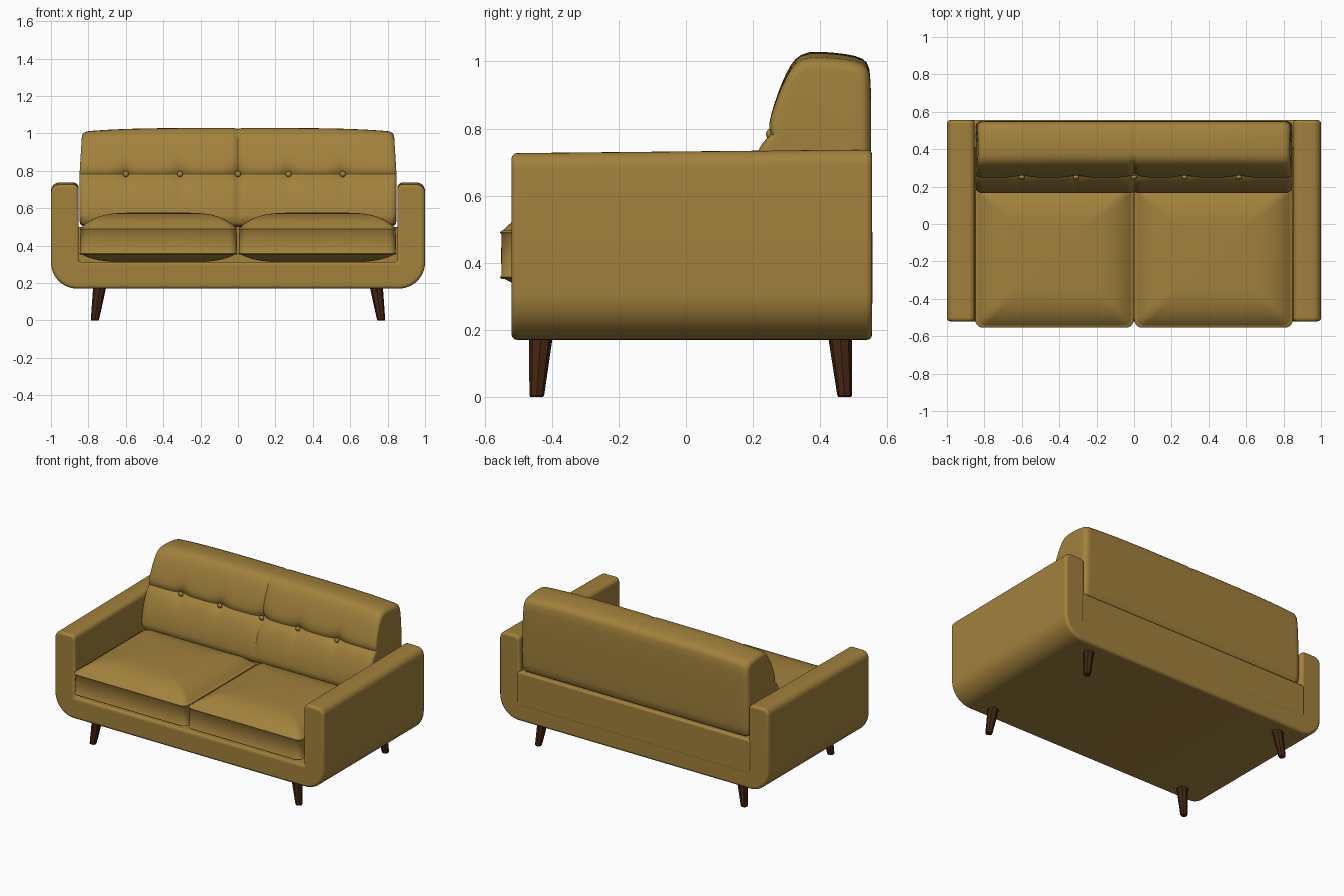
import bpy, bmesh, math
from mathutils import Vector

cube = bpy.data.objects.get("Cube")
if cube:
    bpy.data.objects.remove(cube, do_unlink=True)


def material(name, rgb):
    m = bpy.data.materials.new(name)
    m.use_nodes = True
    m.diffuse_color = (*rgb, 1)
    bsdf = m.node_tree.nodes["Principled BSDF"]
    bsdf.inputs["Base Color"].default_value = (*rgb, 1)
    bsdf.inputs["Roughness"].default_value = 0.8
    return m


FABRIC = material("mustard fabric", (0.36, 0.22, 0.045))
WOOD = material("dark wood", (0.055, 0.018, 0.006))


def finish(name, bm, mat, bevel=0, subdiv=0, angle=40):
    bmesh.ops.recalc_face_normals(bm, faces=bm.faces)
    mesh = bpy.data.meshes.new(name)
    bm.to_mesh(mesh)
    bm.free()
    mesh.materials.append(mat)
    ob = bpy.data.objects.new(name, mesh)
    bpy.context.collection.objects.link(ob)
    if bevel:
        b = ob.modifiers.new("Soft edges", "BEVEL")
        b.width, b.segments, b.limit_method = bevel, 3, "ANGLE"
        b.angle_limit = math.radians(50)
    if subdiv:
        ob.modifiers.new("Smooth", "SUBSURF").levels = subdiv
        ob.modifiers["Smooth"].render_levels = subdiv
    bpy.ops.object.select_all(action="DESELECT")
    ob.select_set(True)
    bpy.context.view_layer.objects.active = ob
    bpy.ops.object.shade_smooth_by_angle(angle=math.radians(angle))
    return ob


def loft(rings):
    """Skin a list of closed rings and cap both ends."""
    bm = bmesh.new()
    rows = [[bm.verts.new(p) for p in ring] for ring in rings]
    n = len(rows[0])
    for a, b in zip(rows, rows[1:]):
        for i in range(n):
            j = (i + 1) % n
            bm.faces.new((a[i], a[j], b[j], b[i]))
    bm.faces.new(rows[0])
    bm.faces.new(rows[-1])
    return bm


def arc(cx, cy, r, start, end, steps=6):
    angles = [math.radians(start + (end - start) * i / steps) for i in range(steps + 1)]
    return [(cx + r * math.cos(a), cy + r * math.sin(a)) for a in angles]


def gauss(d, width):
    return math.exp(-(d / width) ** 2)


# U-shaped frame: base and both arms in one profile
half = (arc(0.86, 0.31, 0.14, -90, 0, 10) + arc(0.955, 0.687, 0.045, 0, 80)
        + arc(0.882, 0.702, 0.03, 95, 180) + [(0.852, 0.312)])
profile = half + [(-x, z) for x, z in reversed(half)]
frame = loft([[(x, y, z + (0.01 * y if z > 0.6 else 0)) for x, z in profile]
              for y in (-0.52, 0.555)])
finish("frame_with_arms", frame, FABRIC, bevel=0.016)

# Back panel, closing the frame behind the seat
panel = bmesh.new()
bmesh.ops.create_cube(panel, size=1)
for v in panel.verts:
    v.co = (v.co.x * 1.74, 0.48 + v.co.y * 0.152, 0.385 + v.co.z * 0.23)
finish("back_panel", panel, FABRIC, bevel=0.012)

# Backrest: side profile lofted across the width, with tufting and seam
BUTTONS = (-0.6, -0.31, 0, 0.27, 0.56)
TUFT_Z = 0.783
side = [(0.16, 0.50), (0.163, 0.56), (0.175, 0.63), (0.198, 0.70), (0.22, 0.745),
        (0.24, 0.772), (0.258, TUFT_Z), (0.245, 0.796), (0.252, 0.84), (0.275, 0.91),
        (0.30, 0.97), (0.325, 1.01), (0.36, 1.032), (0.44, 1.027), (0.51, 1.018),
        (0.543, 1.0), (0.552, 0.96), (0.552, 0.75), (0.552, 0.53), (0.543, 0.505),
        (0.50, 0.50), (0.30, 0.50)]
HALF_W, ROUND = 0.848, 0.035
steps = 110
inner = HALF_W - ROUND
ends = [inner + ROUND * math.sin(math.radians(a)) for a in (25, 50, 70, 90)]
columns = ([-x for x in reversed(ends)]
           + [inner * (2 * i / steps - 1) for i in range(steps + 1)] + ends)
rings = []
for x in columns:
    over = max(0, abs(x) - inner) / ROUND
    inset = 0.03 * (1 - math.sqrt(max(0, 1 - over * over)))
    seam = gauss(x, 0.012)
    ring = []
    for y, z in side:
        rise = max(0, (z - 0.8) / 0.23)
        z2 = z - rise * (0.02 * abs(x / HALF_W) ** 4 + 0.006 * seam)
        y2 = y
        if y < 0.35 and z > 0.5:
            pull = sum(gauss(x - b, 0.05) for b in BUTTONS)
            pleat = sum(gauss(x - b, 0.02) for b in BUTTONS)
            y2 += (0.018 * pull * gauss(z - TUFT_Z, 0.03)
                   + 0.004 * pleat * gauss(z - TUFT_Z, 0.12) + 0.014 * seam)
        y2 += (0.36 - y2) * inset / 0.18
        z2 += (0.76 - z2) * inset / 0.26
        ring.append((x - 0.012 * rise * x / HALF_W, y2, z2))
    rings.append(ring)
finish("backrest", loft(rings), FABRIC, subdiv=1, angle=60)

# Backrest buttons
for i, x in enumerate(BUTTONS):
    bm = bmesh.new()
    bmesh.ops.create_uvsphere(bm, u_segments=16, v_segments=10, radius=0.016)
    for v in bm.verts:
        v.co = (v.co.x + x, v.co.y * 0.7 + 0.25, v.co.z + TUFT_Z)
    finish(f"button_{i + 1}", bm, FABRIC)

# Seat cushions: crowned top and bottom with a raised seam around each edge
HX, HY, CORNER = 0.418, 0.38, 0.04
outline = []
for sx, sy, start in ((1, 1, 0), (-1, 1, 90), (-1, -1, 180), (1, -1, 270)):
    outline += arc(sx * (HX - CORNER), sy * (HY - CORNER), CORNER, start, start + 90)
scales = [0.03, 0.2, 0.35, 0.5, 0.6, 0.68, 0.75, 0.81, 0.86, 0.9, 0.94, 0.97, 0.99]
levels = [(s, 0.357 - 0.047 * (1 - s ** 5)) for s in scales]
levels += [(1.0, 0.352), (1.012, 0.357), (1.0, 0.363), (1.003, 0.42),
           (1.0, 0.484), (1.012, 0.49), (1.0, 0.496)]
levels += [(s, 0.492 + 0.085 * (1 - s ** 5)) for s in reversed(scales)]
for name, cx in (("left", 0.425), ("right", -0.425)):
    rings = [[(cx + x * s, -0.17 + y * s, z) for x, y in outline] for s, z in levels]
    finish(f"seat_cushion_{name}", loft(rings), FABRIC, angle=50)

# Splayed tapered legs
for end, top_y, foot_y in (("front", -0.432, -0.445), ("back", 0.458, 0.473)):
    for name, s in (("left", 1), ("right", -1)):
        rings = []
        for x, y, z, r in ((0.765, foot_y, 0, 0.019), (0.765, foot_y, 0.004, 0.022),
                           (0.738, top_y, 0.19, 0.036)):
            rings.append([(s * x + px, y + py, z) for px, py in arc(0, 0, r, 0, 315, 7)])
        finish(f"{end}_leg_{name}", loft(rings), WOOD, angle=30)
